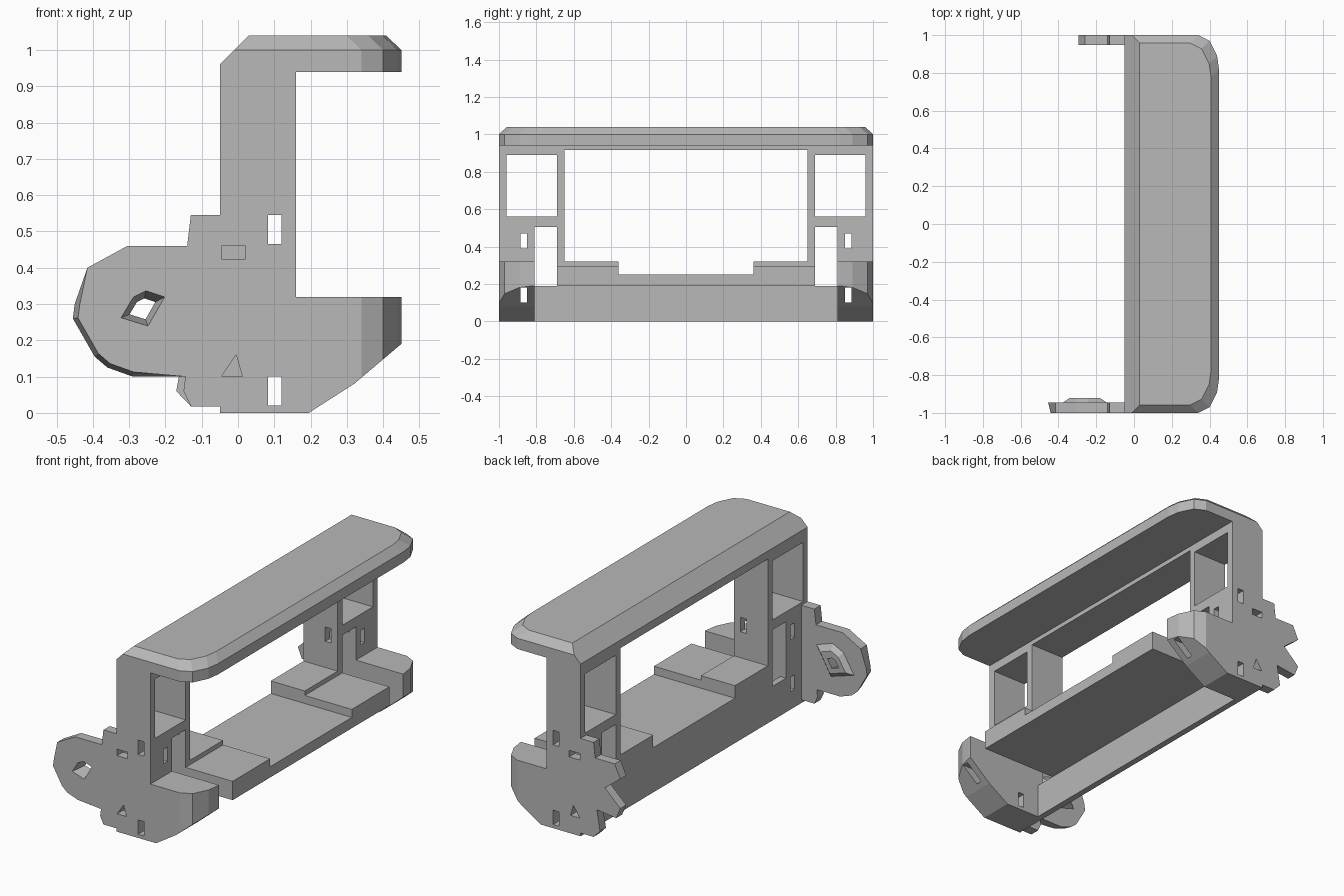
import bpy, bmesh
from mathutils import Vector

if "Cube" in bpy.data.objects:
    bpy.data.objects.remove(bpy.data.objects["Cube"], do_unlink=True)

grey = bpy.data.materials.new("plain_grey")
grey.use_nodes = True
grey.diffuse_color = (0.48, 0.48, 0.48, 1)
grey.node_tree.nodes["Principled BSDF"].inputs["Base Color"].default_value = (0.48, 0.48, 0.48, 1)


def loft(name, rings):
    """Closed solid through rings that have equal point counts."""
    bm = bmesh.new()
    loops = [[bm.verts.new(p) for p in ring] for ring in rings]
    n = len(loops[0])
    for low, high in zip(loops, loops[1:]):
        for i in range(n):
            j = (i + 1) % n
            bm.faces.new((low[i], low[j], high[j], high[i]))
    bm.faces.new(loops[0][::-1])
    bm.faces.new(loops[-1])
    bmesh.ops.recalc_face_normals(bm, faces=bm.faces)
    mesh = bpy.data.meshes.new(name)
    bm.to_mesh(mesh)
    bm.free()
    mesh.materials.append(grey)
    obj = bpy.data.objects.new(name, mesh)
    bpy.context.collection.objects.link(obj)
    return obj


def side_prism(name, profile, y0, y1):
    """Extrude an (x, z) profile along y."""
    return loft(name, [[(x, y, z) for x, z in profile] for y in (y0, y1)])


def box(name, x0, x1, y0, y1, z0, z1):
    return side_prism(name, [(x0, z0), (x1, z0), (x1, z1), (x0, z1)], y0, y1)


def combine(obj, tool, operation="DIFFERENCE"):
    mod = obj.modifiers.new("shape", "BOOLEAN")
    mod.operation = operation
    mod.solver = "EXACT"
    mod.object = tool
    with bpy.context.temp_override(object=obj, active_object=obj):
        bpy.ops.object.modifier_apply(modifier=mod.name)
    bpy.data.objects.remove(tool, do_unlink=True)


def plan(x0, inset, z):
    """Rounded plan outline with square corners at the rear edge."""
    half = [(x0, 1), (0.34, 1), (0.40, 0.97), (0.44, 0.89), (0.45, 0.82)]
    half = [(x if i == 0 else x - inset, y - inset) for i, (x, y) in enumerate(half)]
    outline = half + [(x, -y) for x, y in reversed(half)]
    return [(x, y, z) for x, y in outline]


BACK, COL = -0.05, 0.16

# Canopy with chamfered rim
loft("canopy", [plan(BACK, 0, 0.94), plan(BACK, 0, 0.96),
                plan(-0.01, 0, 1.0), plan(0.03, 0.042, 1.04)])
box("top_beam", BACK, COL, -0.65, 0.65, 0.915, 0.94)

# Base shell: rear wall, floor and stepped pads
box("rear_wall", BACK, -0.015, -0.81, 0.81, 0, 0.19)
box("floor", BACK, 0.45, -0.69, 0.69, 0.19, 0.25)

for side, tag in ((-1, "front"), (1, "back")):
    def span(a, b):
        return sorted((side * a, side * b))

    box(tag + "_high_pad", BACK, COL, *span(0.36, 0.69), 0.25, 0.32)
    box(tag + "_low_pad", COL, 0.45, *span(0.36, 0.69), 0.25, 0.295)

    # Column frame with window, slot and small openings
    frame = box(tag + "_column", BACK, COL, *span(0.65, 1), 0.32, 0.94)
    for y0, y1, z0, z1 in ((0.69, 0.96, 0.56, 0.89), (0.69, 0.81, 0.19, 0.505),
                           (0.85, 0.885, 0.39, 0.47)):
        combine(frame, box("cutter", -0.2, 0.3, *span(y0, y1), z0, z1))
    combine(frame, box("cutter", 0.083, 0.12, *span(0.6, 1.1), 0.465, 0.545))
    combine(frame, box("cutter", -0.045, 0.02, *span(0.95, 1.1), 0.424, 0.46))

    # End foot, sloped below and rounded at the outer corner
    foot = side_prism(tag + "_foot", [(BACK, 0), (0.195, 0), (0.32, 0.08), (0.45, 0.19),
                                      (0.45, 0.32), (BACK, 0.32)], *span(0.81, 1))
    combine(foot, loft("trim", [plan(-0.3, 0, -0.2), plan(-0.3, 0, 0.6)]), "INTERSECT")
    combine(foot, box("cutter", 0.083, 0.12, *span(0.7, 1.1), 0.02, 0.10))
    combine(foot, box("cutter", -0.2, 0.6, *span(0.85, 0.885), 0.10, 0.18))
    combine(foot, side_prism("cutter", [(-0.045, 0.10), (0.012, 0.10), (-0.005, 0.16)],
                             *span(0.95, 1.1)))

# Rounded front ear with an inner boss and a tapering hole
ear = side_prism("front_ear", [
    (BACK, 0.545), (-0.13, 0.545), (-0.14, 0.46), (-0.305, 0.46), (-0.415, 0.40),
    (-0.45, 0.30), (-0.455, 0.26), (-0.395, 0.155), (-0.36, 0.125), (-0.29, 0.10),
    (-0.145, 0.10), (-0.15, 0.06), (-0.13, 0.018), (BACK, 0.018)], -1, -0.945)
# Chamfer the outer face edge of the ear
for v in ear.data.vertices:
    if v.co.y < -0.99 and v.co.x < -0.28 and v.co.z < 0.35:
        v.co += (Vector((-0.25, -1, 0.28)) - v.co) * 0.07


def diamond(radius, y):
    cx, cz = -0.265, 0.285
    shape = [(-1, -0.4), (-0.4, 0.6), (0.2, 0.9), (1.1, 0.6), (0.3, -0.8)]
    return [(cx + radius * a, y, cz + radius * b) for a, b in shape]


boss = loft("front_ear_boss", [diamond(0.11, -0.945), diamond(0.075, -0.92)])
for part in (ear, boss):
    combine(part, loft("cutter", [diamond(0.06, -1.01), diamond(0.028, -0.9)]))

# Toothed back ear
side_prism("back_ear", [
    (BACK, 0.545), (-0.13, 0.545), (-0.14, 0.46), (-0.26, 0.46), (-0.295, 0.385),
    (-0.20, 0.31), (-0.295, 0.22), (-0.27, 0.16), (-0.15, 0.175), (-0.17, 0.06),
    (-0.13, 0.018), (BACK, 0.018)], 0.948, 1)
